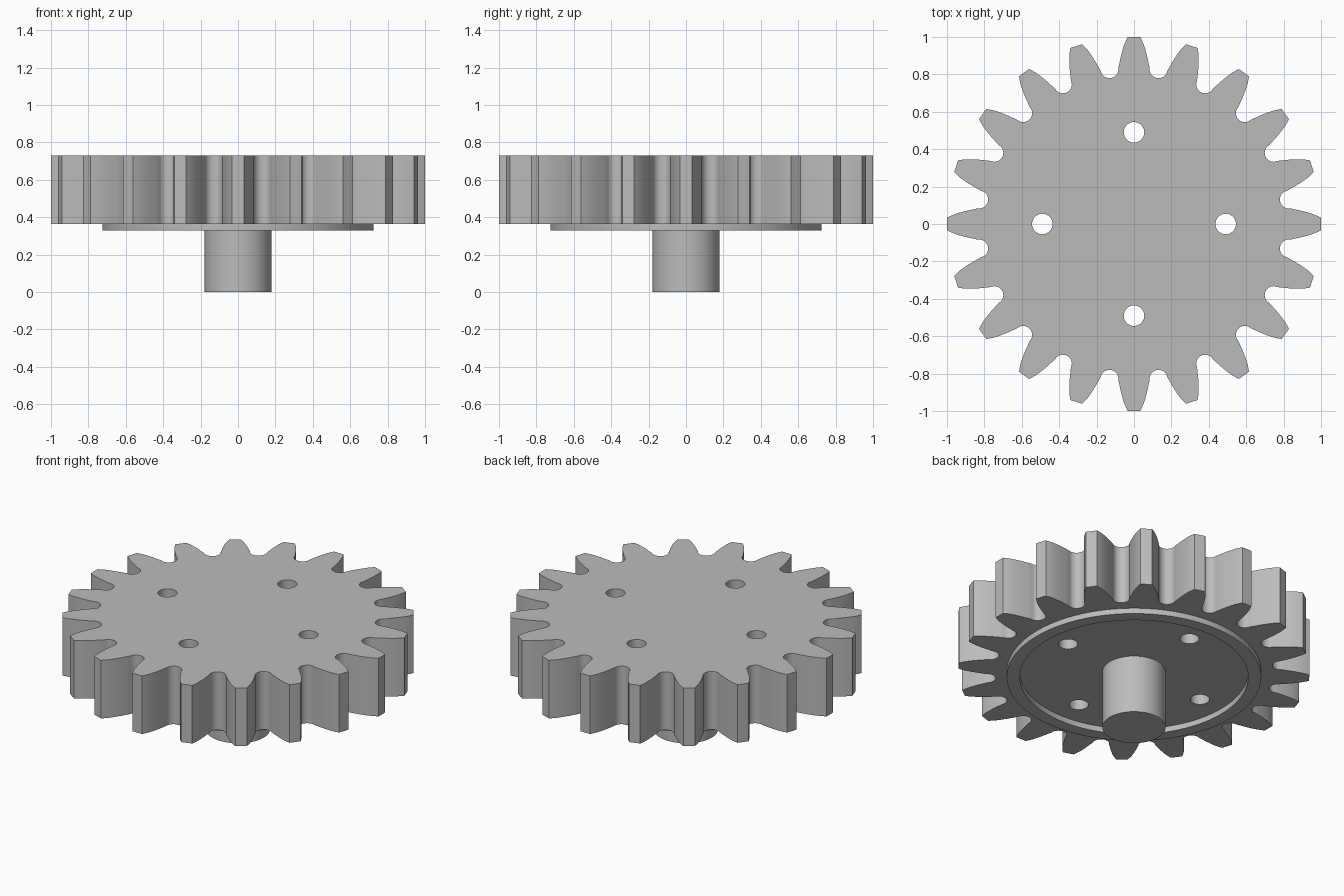
import bpy, bmesh, math
from mathutils import Vector, Matrix

if "Cube" in bpy.data.objects:
    bpy.data.objects.remove(bpy.data.objects["Cube"], do_unlink=True)

TEETH = 20
GEAR_BOTTOM, GEAR_TOP = 0.365, 0.73
RIM_BOTTOM = 0.33
SINK = 0.01

steel = bpy.data.materials.new("plain grey")
steel.use_nodes = True
GREY = (0.5, 0.5, 0.5, 1)
steel.diffuse_color = GREY
steel.node_tree.nodes["Principled BSDF"].inputs["Base Color"].default_value = GREY


def add_object(name, bm):
    bmesh.ops.recalc_face_normals(bm, faces=bm.faces)
    mesh = bpy.data.meshes.new(name)
    bm.to_mesh(mesh)
    bm.free()
    obj = bpy.data.objects.new(name, mesh)
    bpy.context.collection.objects.link(obj)
    mesh.materials.append(steel)
    return obj


def smooth(obj):
    bpy.ops.object.select_all(action='DESELECT')
    obj.select_set(True)
    bpy.context.view_layer.objects.active = obj
    bpy.ops.object.shade_smooth_by_angle(angle=math.radians(30))


def add_cylinder(bm, radius, z0, z1, x=0, y=0, segments=64):
    bmesh.ops.create_cone(bm, cap_ends=True, segments=segments, radius1=radius,
                          radius2=radius, depth=z1 - z0,
                          matrix=Matrix.Translation((x, y, (z0 + z1) / 2)))


# Half of one tooth: curved flank, then the rounded valley beside it
half = [Vector(p) for p in ((1, 0.033), (0.98, 0.043), (0.96, 0.052), (0.935, 0.060),
                            (0.91, 0.067), (0.885, 0.073), (0.86, 0.078))]
pitch = math.pi / TEETH
axis = Vector((math.cos(pitch), math.sin(pitch)))
side = Vector((axis.y, -axis.x))
for i in range(7):
    a = math.radians(90 * i / 6)
    half.append(axis * (0.838 - 0.048 * math.sin(a)) + side * 0.048 * math.cos(a))
tooth = [Vector((p.x, -p.y)) for p in reversed(half[:-1])] + half

# Toothed gear body
bm = bmesh.new()
outline = []
for t in range(TEETH):
    turn = Matrix.Rotation(2 * pitch * t, 2)
    outline += [bm.verts.new((*(turn @ p), GEAR_BOTTOM)) for p in tooth]
base = bm.faces.new(outline)
top = bmesh.ops.extrude_face_region(bm, geom=[base], use_keep_orig=True)
bmesh.ops.translate(bm, vec=(0, 0, GEAR_TOP - GEAR_BOTTOM),
                    verts=[v for v in top["geom"] if isinstance(v, bmesh.types.BMVert)])
gear = add_object("gear_body", bm)

# Four through holes
bm = bmesh.new()
for i in range(4):
    a = math.pi / 2 * i
    add_cylinder(bm, 0.055, 0.2, 0.9, 0.49 * math.cos(a), 0.49 * math.sin(a), 32)
cutter = add_object("hole_cutter", bm)
cutter.hide_render = True
cut = gear.modifiers.new("holes", 'BOOLEAN')
cut.operation = 'DIFFERENCE'
cut.solver = 'EXACT'
cut.object = cutter
bpy.context.view_layer.objects.active = gear
bpy.ops.object.modifier_apply(modifier=cut.name)
bpy.data.objects.remove(cutter, do_unlink=True)
smooth(gear)

# Raised ring under the gear
bm = bmesh.new()
section = [(0.725, RIM_BOTTOM), (0.725, GEAR_BOTTOM + SINK),
           (0.65, GEAR_BOTTOM + SINK), (0.65, RIM_BOTTOM)]
loop = [bm.verts.new((r, 0, z)) for r, z in section]
edges = [bm.edges.new((loop[i], loop[(i + 1) % 4])) for i in range(4)]
bmesh.ops.spin(bm, geom=loop + edges, axis=(0, 0, 1), cent=(0, 0, 0),
               angle=math.tau, steps=96, use_merge=True)
bmesh.ops.remove_doubles(bm, verts=bm.verts, dist=0.0001)
smooth(add_object("underside_rim", bm))

# Central shaft
bm = bmesh.new()
add_cylinder(bm, 0.18, 0, GEAR_BOTTOM + SINK)
smooth(add_object("shaft", bm))
